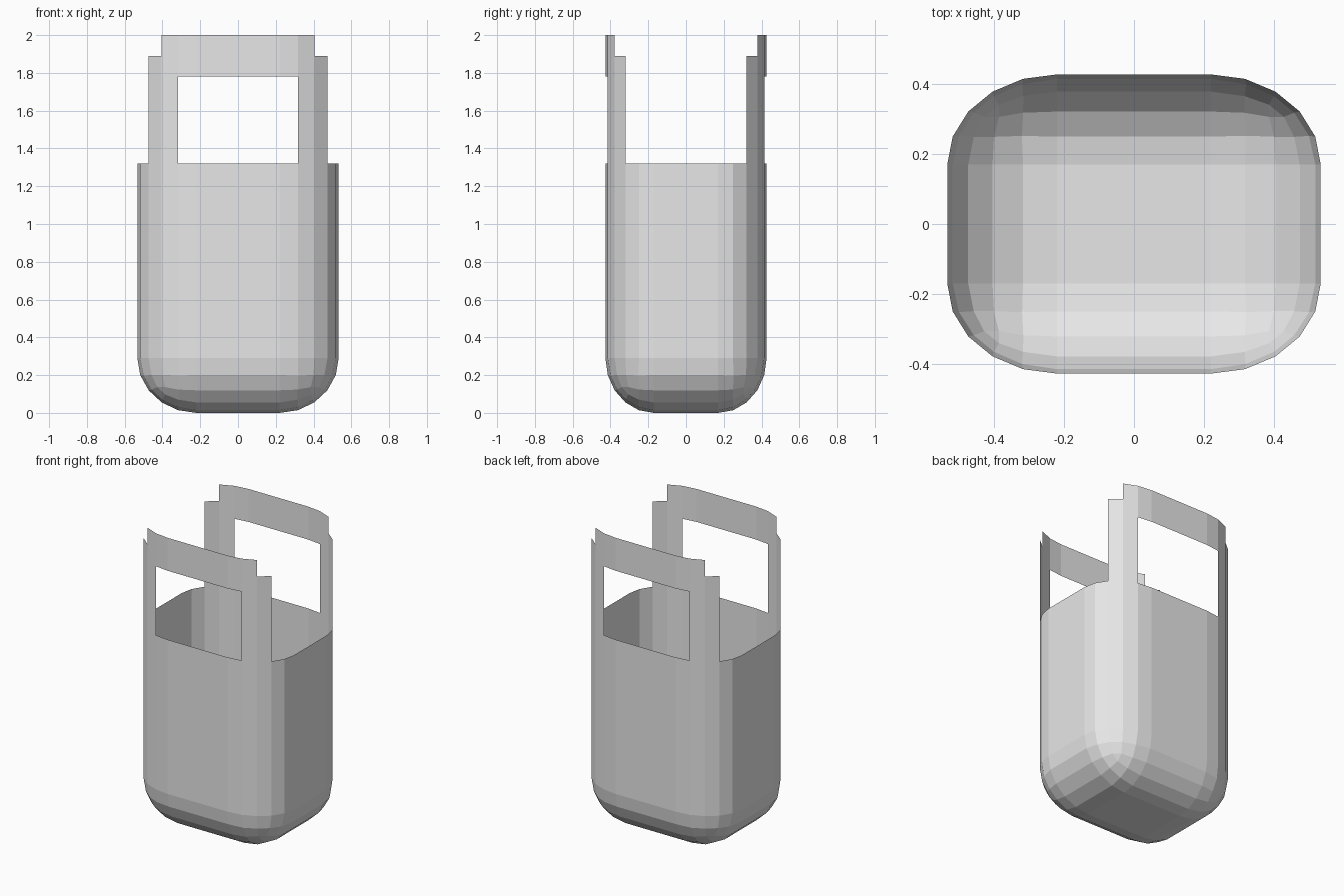
import bpy, bmesh
from mathutils import Vector

cube = bpy.data.objects.get("Cube")
if cube:
    bpy.data.objects.remove(cube, do_unlink=True)

# Half sizes and corner radii of the rounded shell
HALF_X, HALF_Y, HEIGHT = 0.533, 0.427, 2.0
RADIUS = Vector((0.313, 0.257, 0.29))
RIM, WINDOW_TOP, SHOULDER = 1.32, 1.78, 1.89

grey = bpy.data.materials.new("light_grey")
grey.use_nodes = True
grey.diffuse_color = (0.8, 0.8, 0.8, 1)
grey.node_tree.nodes["Principled BSDF"].inputs["Base Color"].default_value = grey.diffuse_color

# Box with unit-radius rounded sides and bottom, then stretched to size
bm = bmesh.new()
bmesh.ops.create_cube(bm, size=2)
for v in bm.verts:
    v.co = Vector((v.co.x * HALF_X / RADIUS.x,
                   v.co.y * HALF_Y / RADIUS.y,
                   (v.co.z + 1) / 2 * HEIGHT / RADIUS.z))
rounded = [e for e in bm.edges if min(v.co.z for v in e.verts) < 0.1]
bmesh.ops.bevel(bm, geom=rounded, offset=1, segments=5, profile=0.5,
                affect='EDGES', clamp_overlap=False)
bmesh.ops.scale(bm, vec=RADIUS, verts=bm.verts)

# Horizontal cuts for the rim, the window and the stepped handles
for z in (RIM, WINDOW_TOP, SHOULDER):
    bmesh.ops.bisect_plane(bm, geom=bm.verts[:] + bm.edges[:] + bm.faces[:],
                           plane_co=(0, 0, z), plane_no=(0, 0, 1))


def is_open(face):
    """True where the shell is cut away."""
    c = face.calc_center_median()
    x = abs(c.x)
    if c.z < RIM:
        return False
    if c.z > HEIGHT - 0.001:
        return True
    if c.z < WINDOW_TOP:
        return x < 0.315 or x > 0.475
    if c.z < SHOULDER:
        return x > 0.475
    return x > 0.405


bmesh.ops.delete(bm, geom=[f for f in bm.faces if is_open(f)], context='FACES')

# Open basket with a window handle on the front and back
mesh = bpy.data.meshes.new("basket_shell")
bm.to_mesh(mesh)
bm.free()
mesh.materials.append(grey)
basket = bpy.data.objects.new("basket_shell", mesh)
bpy.context.collection.objects.link(basket)
